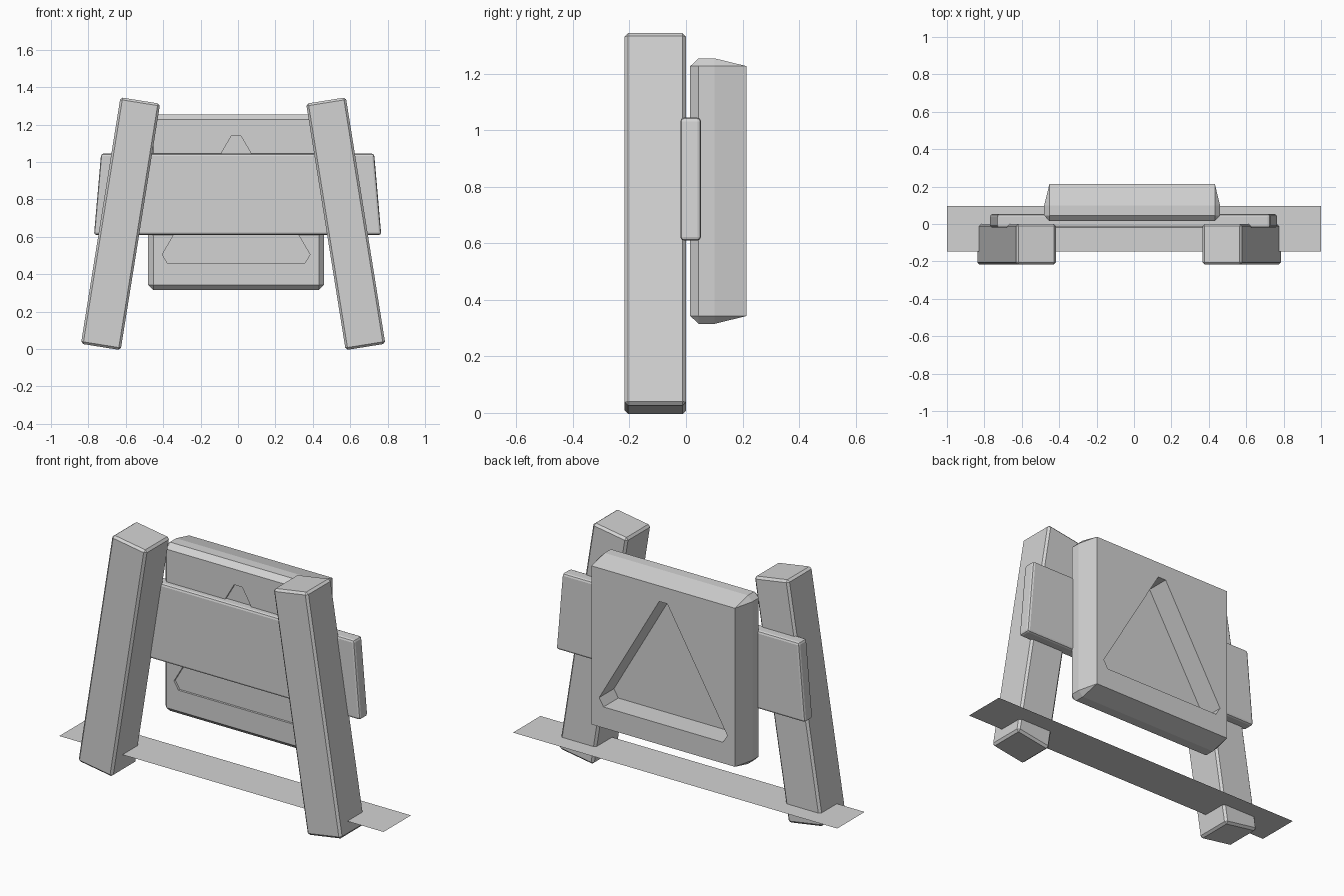
import bpy, bmesh, math
from mathutils import Matrix

cube = bpy.data.objects.get("Cube")
if cube:
    bpy.data.objects.remove(cube, do_unlink=True)

grey = bpy.data.materials.new("plain_grey")
grey.use_nodes = True
colour = (0.65, 0.65, 0.65, 1)
grey.diffuse_color = colour
grey.node_tree.nodes["Principled BSDF"].inputs["Base Color"].default_value = colour


def add_object(name, bm):
    mesh = bpy.data.meshes.new(name)
    bm.to_mesh(mesh)
    bm.free()
    mesh.materials.append(grey)
    obj = bpy.data.objects.new(name, mesh)
    bpy.context.scene.collection.objects.link(obj)
    return obj


def hull(name, layers, bevel=0, segments=1):
    """Convex solid through outlines of (x, z) points, each at its own y."""
    bm = bmesh.new()
    for y, outline in layers:
        for x, z in outline:
            bm.verts.new((x, y, z))
    bmesh.ops.convex_hull(bm, input=bm.verts[:])
    bmesh.ops.dissolve_limit(bm, angle_limit=0.01, verts=bm.verts[:], edges=bm.edges[:])
    if bevel:
        bmesh.ops.bevel(bm, geom=bm.edges[:], offset=bevel, segments=segments,
                        profile=0.5, affect='EDGES')
    bmesh.ops.recalc_face_normals(bm, faces=bm.faces[:])
    return add_object(name, bm)


def mirrored(points, cx, cz=0):
    return [(cx + s * x, cz + z) for x, z in points for s in (-1, 1)]


# Two leaning square posts
for name, side in (("right_post", -1), ("left_post", 1)):
    bm = bmesh.new()
    bmesh.ops.create_cube(bm, size=1)
    bmesh.ops.scale(bm, vec=(0.215, 0.217, 1.334), verts=bm.verts[:])
    bmesh.ops.bevel(bm, geom=bm.edges[:], offset=0.012, segments=1, affect='EDGES')
    bm.transform(Matrix.Translation((-0.026 + side * 0.602, -0.1085, 0.67))
                 @ Matrix.Rotation(math.radians(-9.1 * side), 4, 'Y'))
    add_object(name, bm)

# Cross board joining the posts
board = mirrored([(0.768, 0.61), (0.73, 1.045)], -0.002)
hull("cross_board", [(-0.02, board), (0.053, board)], bevel=0.013, segments=2)

# Square target block with chamfered rim and tapered back
a, b = 0.442, 0.47
square = mirrored([(a, -a), (a, a)], -0.01, 0.785)
octagon = mirrored([(b, -a), (b, a), (a, -b), (a, b)], -0.01, 0.785)
block = hull("target_block", [(0.015, square), (0.045, octagon),
                              (0.1, octagon), (0.215, square)])

# Triangular recesses: deep at the back, shallow at the front
triangle = mirrored([(0.025, 1.14), (0.395, 0.505), (0.368, 0.46)], -0.01)
for name, y0, y1 in (("back_recess_cutter", 0.085, 0.4),
                     ("front_recess_cutter", -0.2, 0.027)):
    cutter = hull(name, [(y0, triangle), (y1, triangle)])
    cutter.hide_render = True
    cutter.hide_set(True)
    cut = block.modifiers.new(name, 'BOOLEAN')
    cut.operation = 'DIFFERENCE'
    cut.solver = 'EXACT'
    cut.object = cutter

# Thin ground strip crossing the posts
bm = bmesh.new()
bmesh.ops.create_grid(bm, x_segments=1, y_segments=1, size=1)
bmesh.ops.scale(bm, vec=(1, 0.121, 1), verts=bm.verts[:])
bmesh.ops.translate(bm, vec=(0, -0.025, 0.1), verts=bm.verts[:])
add_object("ground_strip", bm)
